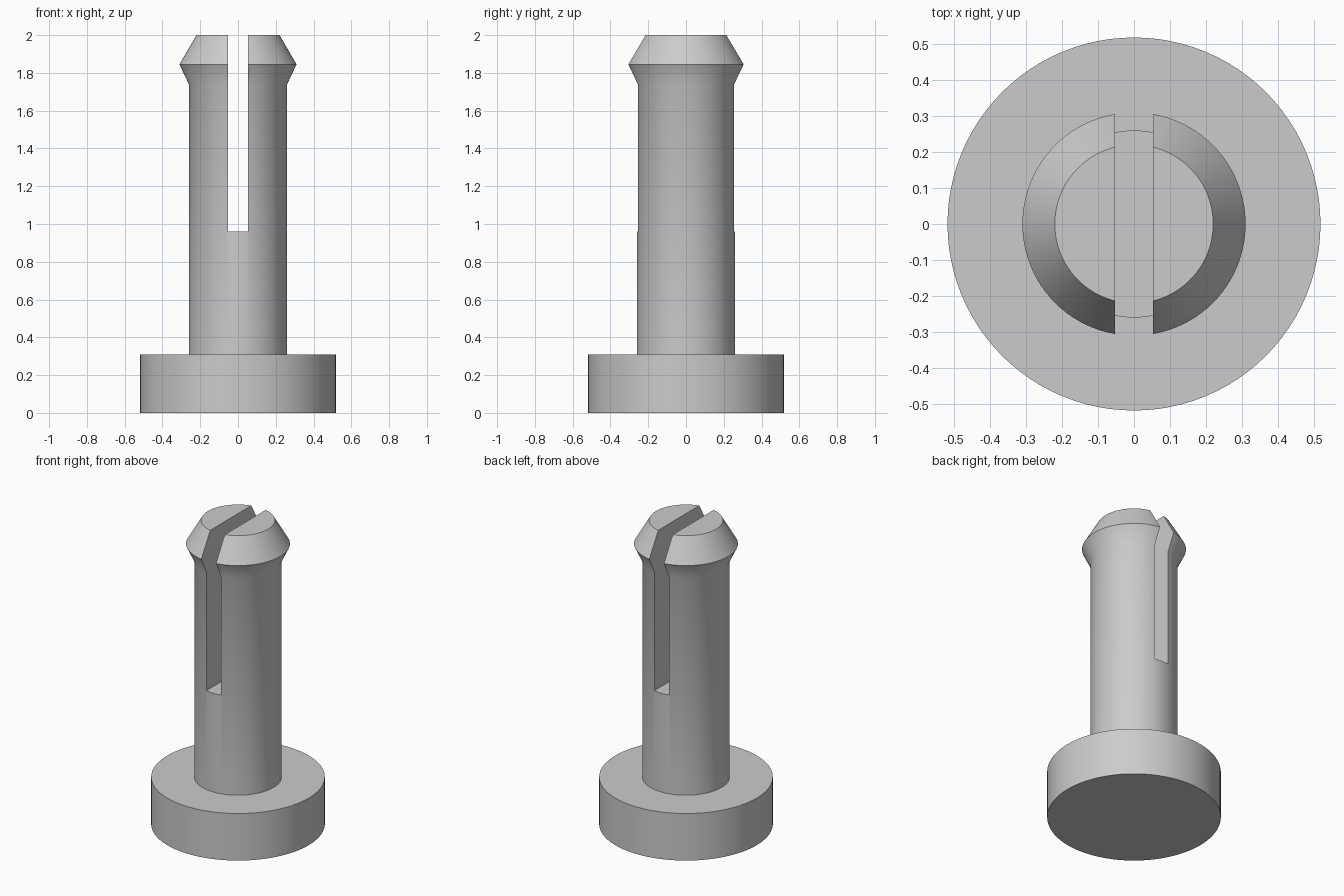
import bpy
import bmesh
from math import radians, tau
from mathutils import Vector

cube = bpy.data.objects.get("Cube")
if cube:
    bpy.data.objects.remove(cube, do_unlink=True)

grey = bpy.data.materials.new("light grey plastic")
grey.use_nodes = True
grey.diffuse_color = (0.6, 0.6, 0.6, 1)
grey.node_tree.nodes["Principled BSDF"].inputs["Base Color"].default_value = (0.6, 0.6, 0.6, 1)

SEGMENTS = 96


def add_object(name, bm):
    bmesh.ops.recalc_face_normals(bm, faces=bm.faces)
    mesh = bpy.data.meshes.new(name)
    bm.to_mesh(mesh)
    bm.free()
    mesh.materials.append(grey)
    obj = bpy.data.objects.new(name, mesh)
    bpy.context.collection.objects.link(obj)
    return obj


def lathe(name, profile):
    """Revolve (radius, height) points into a closed solid with flat ends."""
    bm = bmesh.new()
    verts = [bm.verts.new((r, 0, z)) for r, z in profile]
    edges = [bm.edges.new(pair) for pair in zip(verts, verts[1:])]
    bmesh.ops.spin(bm, geom=verts + edges, cent=Vector(), axis=(0, 0, 1),
                   angle=tau, steps=SEGMENTS, use_merge=True)
    bmesh.ops.remove_doubles(bm, verts=bm.verts, dist=0.0001)
    bmesh.ops.holes_fill(bm, edges=[e for e in bm.edges if e.is_boundary], sides=0)
    return add_object(name, bm)


# Round foot, straight shaft and flared snap head in one solid
pin = lathe("split_pin", [(0.518, 0), (0.518, 0.31), (0.26, 0.31),
                          (0.26, 1.74), (0.31, 1.845), (0.22, 2)])

# Slot running front to back through the upper half
bm = bmesh.new()
bmesh.ops.create_cube(bm, size=1)
bmesh.ops.scale(bm, vec=(0.106, 1, 1.24), verts=bm.verts)
bmesh.ops.translate(bm, vec=(0, 0, 0.96 + 0.62), verts=bm.verts)
cutter = add_object("slot_cutter", bm)
cutter.hide_render = True

cut = pin.modifiers.new("slot", "BOOLEAN")
cut.operation = "DIFFERENCE"
cut.solver = "EXACT"
cut.object = cutter

bpy.ops.object.select_all(action="DESELECT")
pin.select_set(True)
bpy.context.view_layer.objects.active = pin
bpy.ops.object.modifier_apply(modifier=cut.name)
bpy.data.objects.remove(cutter, do_unlink=True)

# Smooth round walls, crisp rims and slot edges
bpy.ops.object.shade_smooth_by_angle(angle=radians(30))
